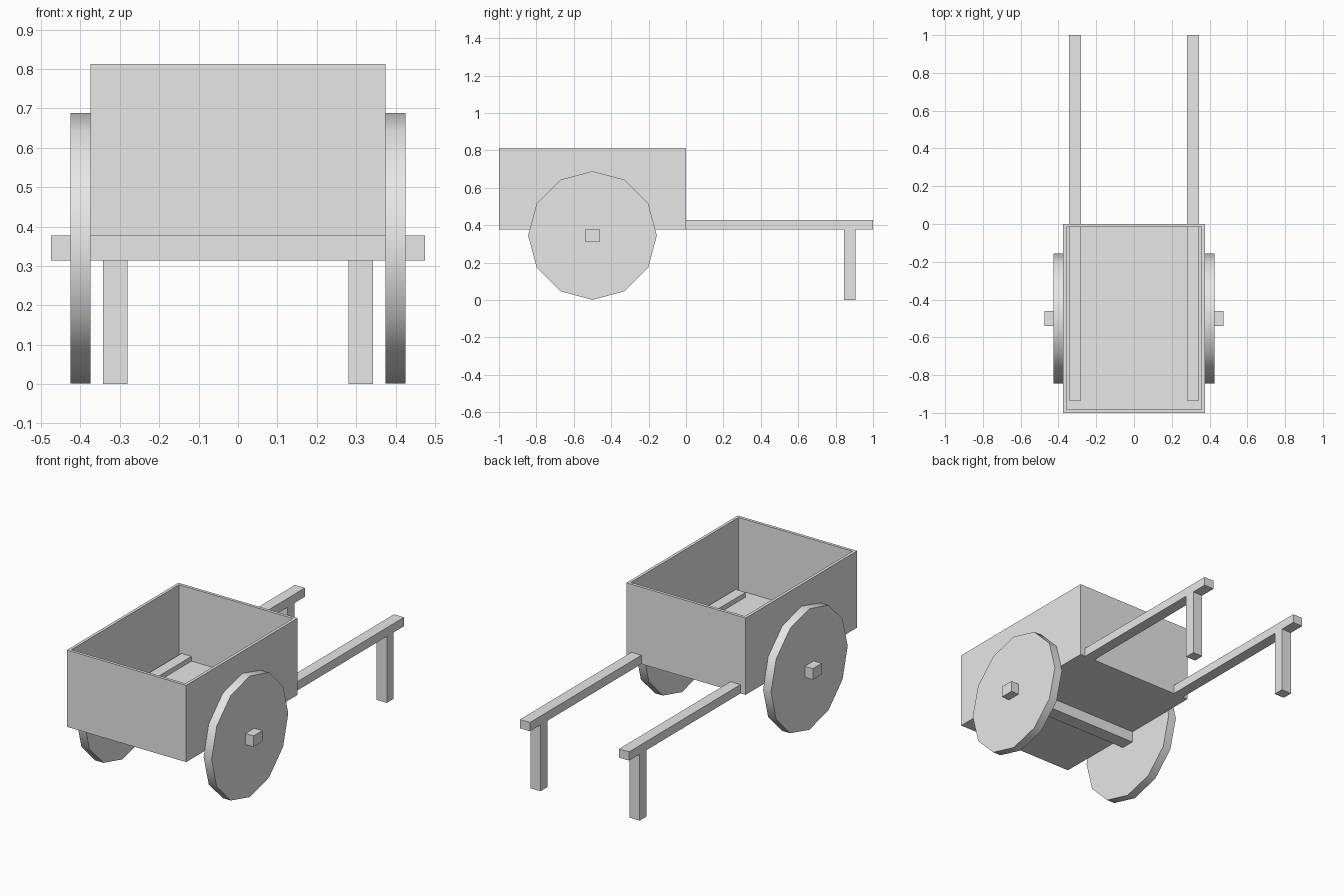
import bpy
import bmesh
from math import radians
from mathutils import Matrix

cube = bpy.data.objects.get("Cube")
if cube:
    bpy.data.objects.remove(cube, do_unlink=True)

grey = bpy.data.materials.new("plain grey")
grey.use_nodes = True
colour = (0.8, 0.8, 0.8, 1)
grey.diffuse_color = colour
grey.node_tree.nodes["Principled BSDF"].inputs["Base Color"].default_value = colour


def finish(name, bm):
    mesh = bpy.data.meshes.new(name)
    bm.to_mesh(mesh)
    bm.free()
    mesh.materials.append(grey)
    obj = bpy.data.objects.new(name, mesh)
    bpy.context.collection.objects.link(obj)
    return obj


def add_box(bm, xs, ys, zs):
    spans = (xs, ys, zs)
    centre = [(a + b) / 2 for a, b in spans]
    size = [b - a for a, b in spans]
    matrix = Matrix.Translation(centre) @ Matrix.Diagonal((*size, 1))
    return bmesh.ops.create_cube(bm, size=1, matrix=matrix)["verts"]


def box(name, xs, ys, zs):
    bm = bmesh.new()
    add_box(bm, xs, ys, zs)
    return finish(name, bm)


# Open tray: inset the top face, then push it down to the floor
bm = bmesh.new()
add_box(bm, (-0.375, 0.375), (-1, 0), (0.377, 0.813))
bm.faces.ensure_lookup_table()
top = max(bm.faces, key=lambda f: f.calc_center_median().z)
bmesh.ops.inset_region(bm, faces=[top], thickness=0.024)
rim = bmesh.ops.extrude_discrete_faces(bm, faces=[top])["faces"][0]
bmesh.ops.translate(bm, verts=rim.verts, vec=(0, 0, -0.413))
finish("tray", bm)

# Axle passing through both wheels
box("axle", (-0.475, 0.475), (-0.54, -0.46), (0.314, 0.377))

# Wheels, shafts and legs on both sides
for side, label in ((1, "left"), (-1, "right")):
    bm = bmesh.new()
    turn = Matrix.Rotation(radians(90), 4, "Y")
    place = Matrix.Translation((side * 0.4, -0.5, 0.345))
    bmesh.ops.create_cone(bm, cap_ends=True, segments=12, radius1=0.344,
                          radius2=0.344, depth=0.05, matrix=place @ turn)
    wheel = finish(label + "_wheel", bm)
    bpy.ops.object.select_all(action="DESELECT")
    wheel.select_set(True)
    bpy.context.view_layer.objects.active = wheel
    bpy.ops.object.shade_smooth_by_angle(angle=radians(40))

    xs = sorted((side * 0.28, side * 0.343))
    box(label + "_shaft", xs, (-0.935, 1), (0.377, 0.427))
    box(label + "_leg", xs, (0.845, 0.905), (0, 0.377))
